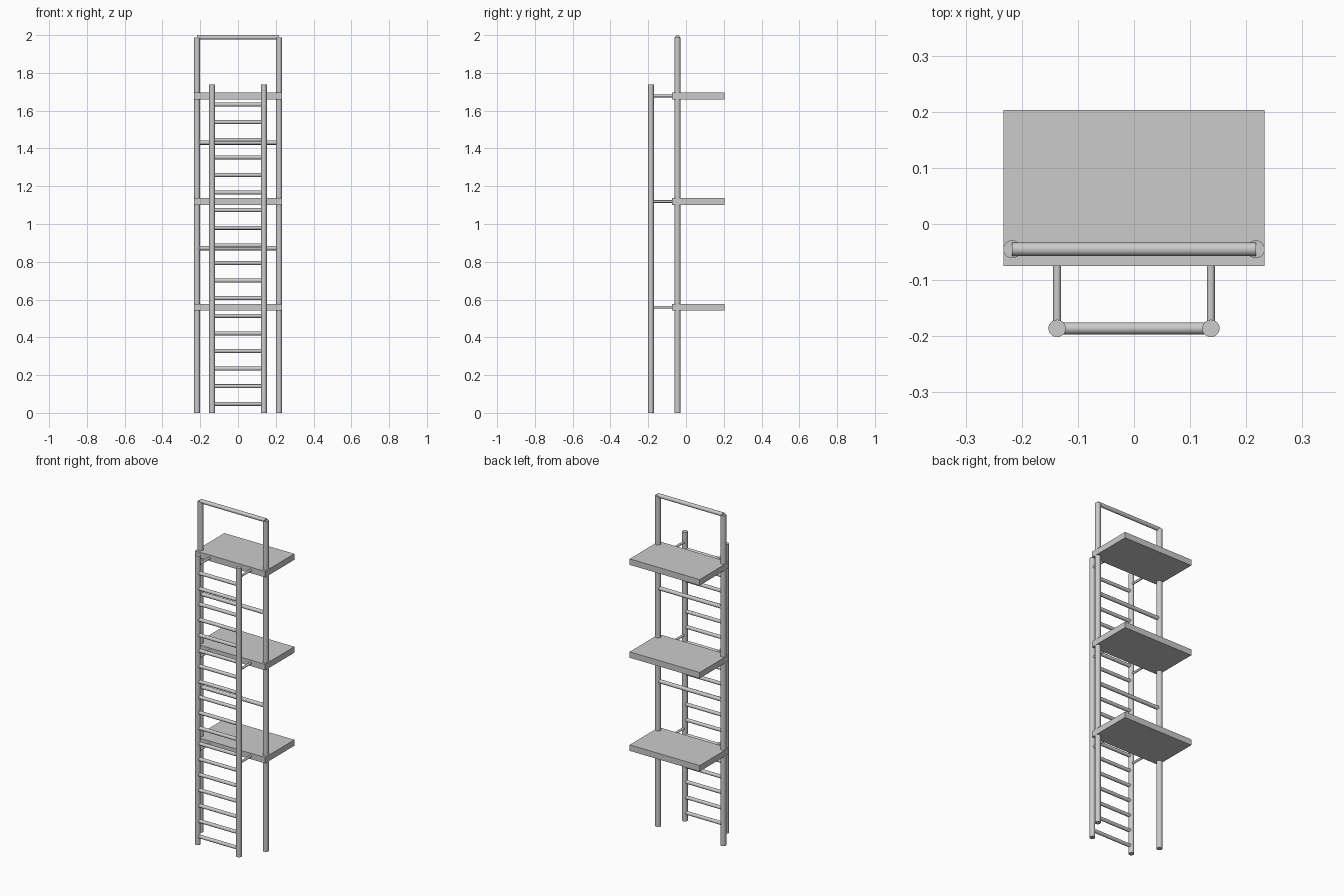
import bpy
from mathutils import Vector

cube = bpy.data.objects.get("Cube")
if cube:
    bpy.data.objects.remove(cube, do_unlink=True)

grey = bpy.data.materials.new("light_grey_metal")
grey.use_nodes = True
colour = (0.6, 0.6, 0.6, 1)
grey.diffuse_color = colour
grey.node_tree.nodes["Principled BSDF"].inputs["Base Color"].default_value = colour

POST_X, POST_Y = 0.217, -0.045
LADDER_X, LADDER_Y = 0.137, -0.186
FLOORS = (0.559, 1.119, 1.678)
SIDES = (("left", 1), ("right", -1))


def tube(name, start, end, radius):
    """Smooth capped cylinder between two points."""
    a, b = Vector(start), Vector(end)
    bpy.ops.mesh.primitive_cylinder_add(
        vertices=32, radius=radius, depth=(b - a).length, location=(a + b) / 2,
        rotation=(b - a).to_track_quat("Z", "Y").to_euler())
    obj = bpy.context.object
    obj.name = name
    obj.data.materials.append(grey)
    bpy.ops.object.shade_smooth_by_angle()


def crossbar(name, half_width, y, z, radius):
    tube(name, (-half_width, y, z), (half_width, y, z), radius)


def platform(name, z):
    bpy.ops.mesh.primitive_cube_add(size=1, location=(0, 0.064, z))
    obj = bpy.context.object
    obj.name = name
    obj.scale = (0.466, 0.278, 0.036)
    bpy.ops.object.transform_apply(location=False, rotation=False, scale=True)
    obj.data.materials.append(grey)


# Upright frame posts and ladder rails
for side, s in SIDES:
    tube(f"frame_post_{side}", (s * POST_X, POST_Y, 0), (s * POST_X, POST_Y, 1.988), 0.016)
    tube(f"ladder_rail_{side}", (s * LADDER_X, LADDER_Y, 0), (s * LADDER_X, LADDER_Y, 1.739), 0.0155)

# Top rail and braces between the posts
crossbar("top_rail", POST_X, POST_Y, 1.988, 0.012)
for i, z in enumerate((0.872, 1.431)):
    crossbar(f"frame_brace_{i + 1}", POST_X, POST_Y, z, 0.0115)

# Platforms with the struts that hold the ladder
for i, z in enumerate(FLOORS):
    platform(f"platform_{i + 1}", z)
    for side, s in SIDES:
        tube(f"ladder_strut_{i + 1}_{side}", (s * LADDER_X, LADDER_Y, z),
             (s * LADDER_X, -0.07, z), 0.007)

# Ladder rungs
for i in range(18):
    crossbar(f"ladder_rung_{i + 1}", LADDER_X, LADDER_Y, 0.048 + i * 0.0932, 0.0105)
